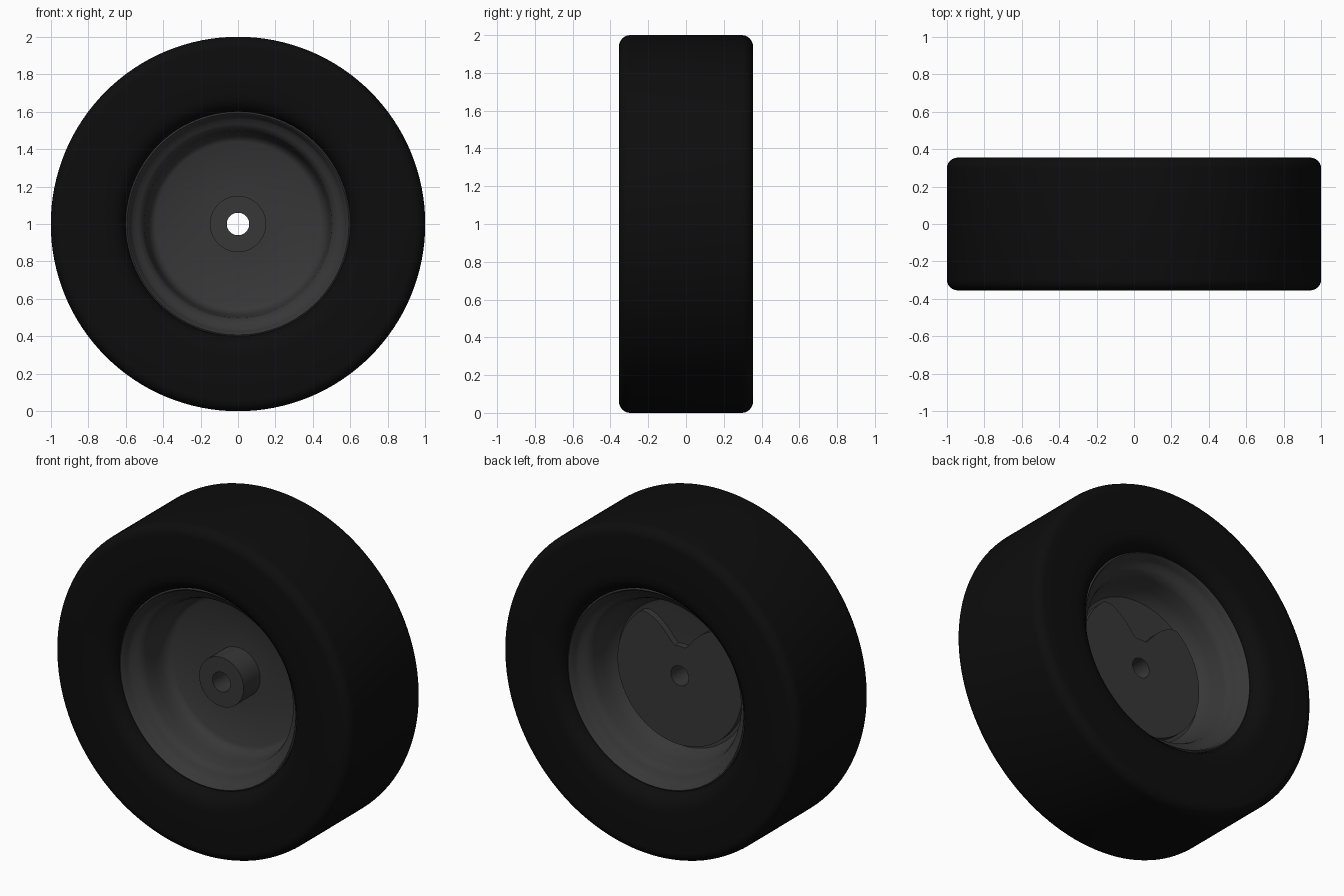
import bpy, bmesh, math

if "Cube" in bpy.data.objects:
    bpy.data.objects.remove(bpy.data.objects["Cube"])

SEG = 128
CZ = 1.0  # axle height


def material(name, value):
    m = bpy.data.materials.new(name)
    m.diffuse_color = (value, value, value, 1)
    m.use_nodes = True
    m.node_tree.nodes["Principled BSDF"].inputs["Base Color"].default_value = m.diffuse_color
    return m


def lathe(name, profile_at, mat, angle=35):
    """Spin a closed (radius, y) profile round the axle; profile_at(angle from top)."""
    bm = bmesh.new()
    rings = []
    for i in range(SEG):
        a = 2 * math.pi * i / SEG
        rings.append([bm.verts.new((r * math.sin(a), y, CZ + r * math.cos(a)))
                      for r, y in profile_at(a)])
    n = len(rings[0])
    for i in range(SEG):
        p, q = rings[i], rings[(i + 1) % SEG]
        for j in range(n):
            k = (j + 1) % n
            bm.faces.new((p[j], p[k], q[k], q[j]))
    bmesh.ops.recalc_face_normals(bm, faces=bm.faces)
    me = bpy.data.meshes.new(name)
    bm.to_mesh(me)
    bm.free()
    me.materials.append(mat)
    ob = bpy.data.objects.new(name, me)
    bpy.context.collection.objects.link(ob)
    bpy.ops.object.select_all(action='DESELECT')
    ob.select_set(True)
    bpy.context.view_layer.objects.active = ob
    bpy.ops.object.shade_smooth_by_angle(angle=math.radians(angle))
    return ob


def mirrored(half):
    """Close a front half profile with its mirror image at the back."""
    return half + [(r, -y) for r, y in reversed(half)]


rubber = material("black_rubber", 0.004)
metal = material("dark_grey_metal", 0.038)

# Tyre: flat sidewalls, rounded shoulders, bead curling in to the rim
tyre_half = [(0.60, -0.26), (0.60, -0.285), (0.615, -0.315), (0.64, -0.338),
             (0.67, -0.351), (0.71, -0.355)]
for i in range(7):
    t = math.radians(90 * i / 6)
    tyre_half.append((0.94 + 0.06 * math.sin(t), -0.295 - 0.06 * math.cos(t)))
tyre = mirrored(tyre_half)
lathe("tyre", lambda a: tyre, rubber, 40)

# Rim: lip, bead seat and barrel on both sides, web disc, front hub with a bore
rim = [(0.06, -0.16), (0.15, -0.16), (0.15, 0.0), (0.44, 0.0), (0.465, -0.015),
       (0.482, -0.05), (0.49, -0.10), (0.50, -0.17), (0.512, -0.20),
       (0.535, -0.217), (0.56, -0.23), (0.575, -0.25), (0.583, -0.28),
       (0.592, -0.288), (0.602, -0.28), (0.605, -0.25),
       (0.605, 0.25), (0.602, 0.28), (0.592, 0.288), (0.583, 0.28),
       (0.575, 0.25), (0.56, 0.23), (0.535, 0.217), (0.512, 0.20),
       (0.50, 0.17), (0.485, 0.10), (0.465, 0.05), (0.44, 0.025),
       (0.41, 0.02), (0.06, 0.02)]
lathe("rim", lambda a: rim, metal)


# Back plate: raised disc with a smooth notch at the top
def plate_profile(a):
    off = math.degrees(min(a, 2 * math.pi - a))
    t = max(0.0, min(1.0, (off - 10) / 30))
    r = 0.18 + 0.24 * t * t * (3 - 2 * t)
    return [(0.06, 0.015), (r, 0.015), (r, 0.06), (0.06, 0.06)]


lathe("back_plate", plate_profile, metal)
